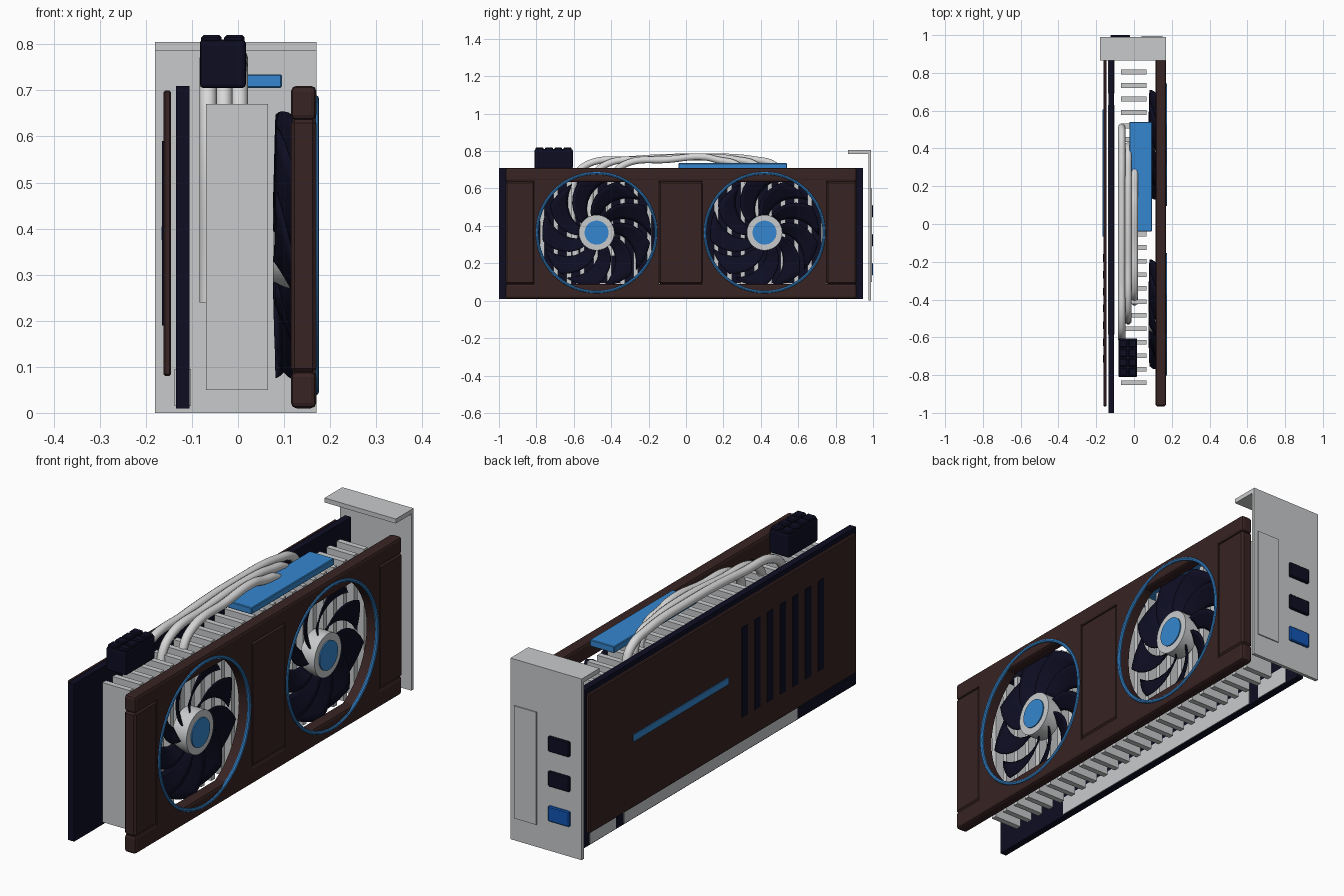
import bpy, bmesh, math
from mathutils import Matrix

if "Cube" in bpy.data.objects:
    bpy.data.objects.remove(bpy.data.objects["Cube"], do_unlink=True)


def material(name, r, g, b):
    m = bpy.data.materials.new(name)
    m.use_nodes = True
    m.diffuse_color = (r, g, b, 1)
    m.node_tree.nodes["Principled BSDF"].inputs["Base Color"].default_value = (r, g, b, 1)
    return m


METAL = material("grey metal", .58, .59, .6)
PIPE = material("polished pipe", .68, .68, .68)
BROWN = material("dark brown", .04, .017, .017)
NAVY = material("navy black", .004, .004, .016)
BLUE = material("accent blue", .035, .24, .62)
DEEP = material("deep blue", .006, .09, .45)


def finish(name, bm, mat):
    me = bpy.data.meshes.new(name)
    bmesh.ops.recalc_face_normals(bm, faces=bm.faces)
    bm.to_mesh(me)
    bm.free()
    me.materials.append(mat)
    ob = bpy.data.objects.new(name, me)
    bpy.context.collection.objects.link(ob)
    return ob


def box(name, mat, xs, ys, zs, bevel=0, segments=1):
    """Box spanning the given ranges on each axis."""
    bm = bmesh.new()
    bmesh.ops.create_cube(bm, size=1)
    for v in bm.verts:
        v.co = [(r[0] + r[1]) / 2 + c * (r[1] - r[0]) for c, r in zip(v.co, (xs, ys, zs))]
    ob = finish(name, bm, mat)
    if bevel:
        mod = ob.modifiers.new("bevel", "BEVEL")
        mod.width, mod.segments = bevel, segments
    return ob


def smooth(ob):
    bpy.ops.object.select_all(action="DESELECT")
    ob.select_set(True)
    bpy.context.view_layer.objects.active = ob
    bpy.ops.object.shade_smooth_by_angle(angle=math.radians(35))


def disc(name, mat, xs, y, z, radius):
    """Cylinder lying along x."""
    bm = bmesh.new()
    bmesh.ops.create_cone(bm, cap_ends=True, segments=48, radius1=radius, radius2=radius,
                          depth=xs[1] - xs[0], matrix=Matrix.Rotation(math.pi / 2, 4, "Y"))
    bmesh.ops.translate(bm, verts=bm.verts, vec=((xs[0] + xs[1]) / 2, y, z))
    ob = finish(name, bm, mat)
    smooth(ob)
    return ob


# Circuit board with edge contacts on both faces
box("circuit_board", NAVY, (-.135, -.105), (-1, .945), (.01, .71))
for side, xs in (("back", (-.138, -.135)), ("front", (-.105, -.102))):
    box("long_contact_" + side, METAL, xs, (-.585, .63), (.015, .095))
    box("short_contact_" + side, METAL, xs, (.69, .87), (.015, .095))

# Backplate with vents and stripe
box("backplate", BROWN, (-.162, -.145), (-.965, .91), (.08, .7), .004)
for i in range(7):
    y = -.18 - .089 * i
    box("backplate_vent", NAVY, (-.165, -.161), (y - .02, y + .02), (.19, .59))
box("backplate_stripe", BLUE, (-.166, -.161), (-.065, .605), (.375, .405))

# Heatsink fins
for i in range(24):
    y = -.84 + .0715 * i
    box("heatsink_fin", METAL, (-.07, .065), (y - .0125, y + .0125), (.05, .67))

# Shroud frame
SX = (.115, .17)
box("shroud_top_bar", BROWN, SX, (-.965, .912), (.635, .71), .012, 2)
box("shroud_bottom_bar", BROWN, SX, (-.965, .912), (.01, .09), .012, 2)
for name, ys in (("front", (-.965, -.81)), ("middle", (-.145, .09)), ("rear", (.75, .912))):
    box("shroud_panel_" + name, BROWN, SX, ys, (.088, .637), .008)


def corner_plate(y0, y1, cy, cz, radius):
    """Rectangular plate with a round fan opening."""
    ob = box("shroud_fan_plate", BROWN, (.118, .1695), (y0, y1), (.05, .675))
    cutter = disc("fan_opening_cutter", BROWN, (.05, .25), cy, cz, radius)
    cutter.hide_render = True
    cutter.hide_set(True)
    mod = ob.modifiers.new("opening", "BOOLEAN")
    mod.operation, mod.solver, mod.object = "DIFFERENCE", "EXACT", cutter


def fan_blades(cy, cz, count=9):
    """Swept and pitched blades around a hub."""
    bm = bmesh.new()
    nr, nt = 7, 5
    for k in range(count):
        grid = []
        for i in range(nr + 1):
            f = i / nr
            r = .085 + .205 * f
            start = math.tau * k / count - .75 * f ** 1.3
            row = []
            for j in range(nt + 1):
                t = j / nt
                a = start + t * (.5 + .06 * f)
                x = .078 + .006 * f + .04 * t
                row.append(bm.verts.new((x, cy + r * math.cos(a), cz + r * math.sin(a))))
            grid.append(row)
        for i in range(nr):
            for j in range(nt):
                bm.faces.new((grid[i][j], grid[i + 1][j], grid[i + 1][j + 1], grid[i][j + 1]))
    ob = finish("fan_blades", bm, NAVY)
    mod = ob.modifiers.new("thickness", "SOLIDIFY")
    mod.thickness, mod.offset = .006, 0
    smooth(ob)


# Fans with hubs, caps and trim rings
CZ = .364
for cy, y0, y1 in ((-.478, -.812, -.144), (.42, .088, .752)):
    corner_plate(y0, y1, cy, CZ, .315)
    fan_blades(cy, CZ)
    disc("fan_hub", METAL, (.076, .148), cy, CZ, .095)
    disc("fan_cap", BLUE, (.14, .153), cy, CZ, .064)
    bpy.ops.mesh.primitive_torus_add(major_radius=.318, minor_radius=.008, major_segments=64,
                                     minor_segments=8, location=(.168, cy, CZ),
                                     rotation=(0, math.pi / 2, 0))
    ring = bpy.context.object
    ring.name = "fan_trim_ring"
    ring.data.materials.append(BLUE)
    smooth(ring)

# Arched heat pipes
for i in range(3):
    x, ya, yb = -.065 + .034 * i, -.59 + .1 * i, .51 - .1 * i
    path = [(ya, .24), (ya, .66), (ya + .05, .722), (ya + .3, .755), (.1, .768),
            (yb - .15, .755), (yb - .03, .72), (yb, .67), (yb, .61)]
    cu = bpy.data.curves.new("heat_pipe", "CURVE")
    cu.dimensions = "3D"
    cu.bevel_depth, cu.bevel_resolution, cu.use_fill_caps = .019, 3, True
    sp = cu.splines.new("BEZIER")
    sp.bezier_points.add(len(path) - 1)
    for p, (y, z) in zip(sp.bezier_points, path):
        p.co = (x, y, z)
        p.handle_left_type = p.handle_right_type = "AUTO"
    cu.materials.append(PIPE)
    bpy.context.collection.objects.link(bpy.data.objects.new("heat_pipe", cu))

# Accent bar on the top edge
box("top_accent_bar", BLUE, (-.025, .095), (-.04, .54), (.705, .735), .003)

# Power connector with two rows of sockets
box("power_connector", NAVY, (-.083, .017), (-.81, -.605), (.705, .81), .008, 2)
for i in range(4):
    for x in (-.058, -.008):
        y = -.783 + .05 * i
        box("power_socket", NAVY, (x - .022, x + .022), (y - .021, y + .021), (.8, .82), .005)

# Mounting bracket with ports
box("bracket_plate", METAL, (-.18, .17), (.975, .99), (0, .805))
box("bracket_flange", METAL, (-.18, .17), (.865, .99), (.785, .805))
box("bracket_cover", METAL, (.04, .15), (.988, .995), (.1, .6))
for name, z, mat in (("upper", .478, NAVY), ("middle", .323, NAVY), ("lower", .168, DEEP)):
    box("port_" + name, mat, (-.125, -.02), (.985, 1), (z - .034, z + .034), .004)
